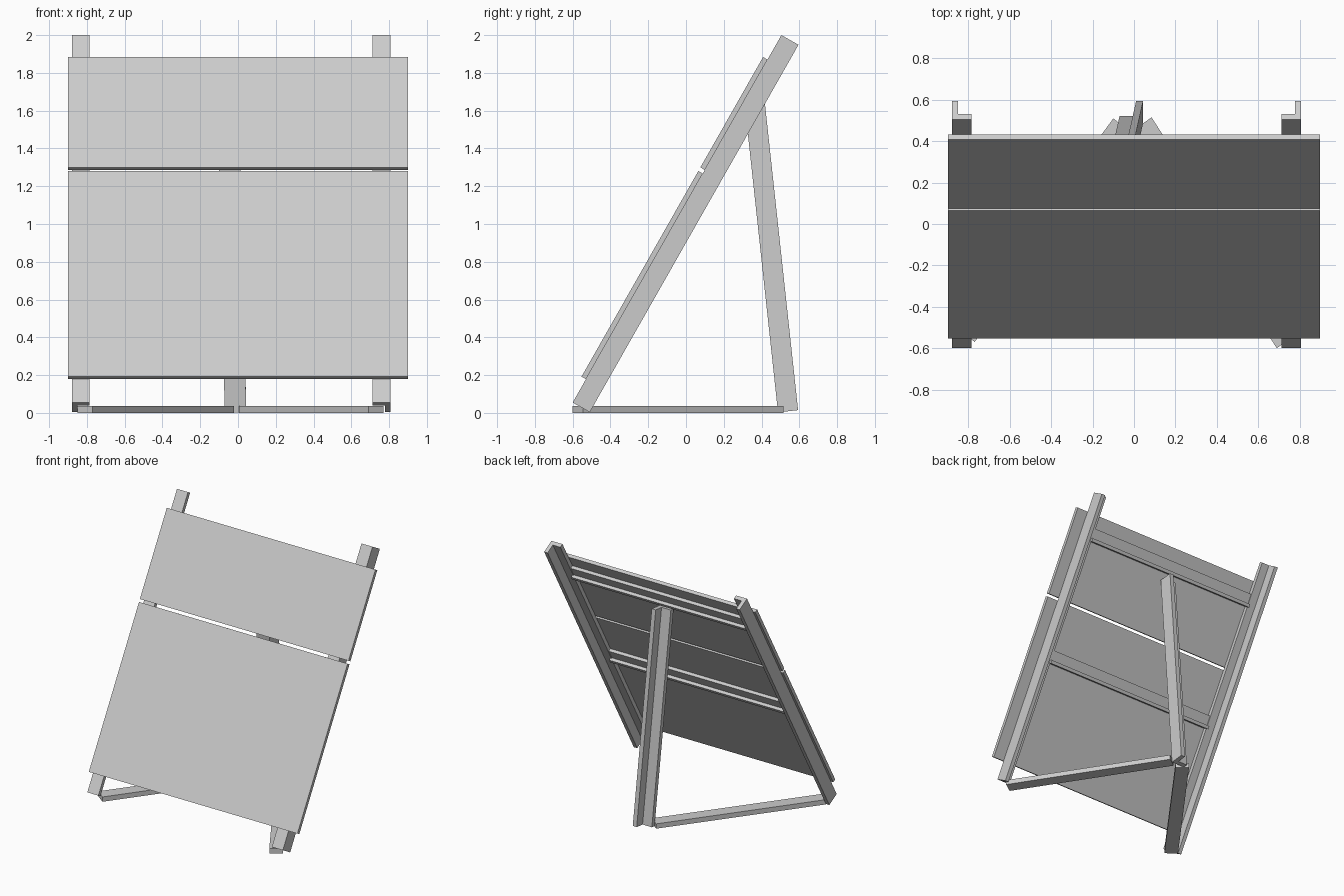
import bpy
from mathutils import Vector

if "Cube" in bpy.data.objects:
    bpy.data.objects.remove(bpy.data.objects["Cube"])

# Slope frame: origin at the front foot of the rails
O = Vector((0, -0.60, 0.055))
D = Vector((0, 0.494, 0.8695))      # up the slope
N = Vector((0, -0.8695, 0.494))     # out of the front face
X = Vector((1, 0, 0))


def prism(name, start, end):
    """Solid between two matching outlines of 3D points."""
    n = len(start)
    faces = [tuple(range(n)), tuple(range(2 * n - 1, n - 1, -1))]
    faces += [(i, i + n, (i + 1) % n + n, (i + 1) % n) for i in range(n)]
    mesh = bpy.data.meshes.new(name)
    mesh.from_pydata(list(start) + list(end), [], faces)
    import bmesh
    bm = bmesh.new()
    bm.from_mesh(mesh)
    bmesh.ops.recalc_face_normals(bm, faces=bm.faces)
    bm.to_mesh(mesh)
    bm.free()
    ob = bpy.data.objects.new(name, mesh)
    bpy.context.collection.objects.link(ob)
    return ob


def extrude(name, profile, origin, u, v, vec):
    """Extrude a 2D profile, laid out on axes u and v, along vec."""
    pts = [origin + u * a + v * b for a, b in profile]
    return prism(name, pts, [p + vec for p in pts])


def angle_profile(w, d, t):
    """L section: flange along the first axis, web at its far end."""
    return [(0, 0), (w, 0), (w, d), (w - t, d), (w - t, t), (0, t)]


def rect(a0, a1, b0, b1):
    return [(a0, b0), (a1, b0), (a1, b1), (a0, b1)]


# Side rails: angle sections with the web on the outer side
rail = angle_profile(0.095, 0.104, 0.03)
extrude("right_rail", rail, O + X * 0.712, X, -N, D * 2.237)
extrude("left_rail", rail, O - X * 0.785, -X, -N, D * 2.237)

# Two flat panels on the front of the rails
for name, s0, s1 in (("lower_panel", 0.142, 1.394), ("upper_panel", 1.416, 2.088)):
    extrude(name, rect(s0, s1, 0, 0.027), O - X * 0.9, D, N, X * 1.8)

# Cross bars behind the panels, web on the lower edge
for name, s in (("lower_cross_bar", 1.04), ("upper_cross_bar", 1.99)):
    extrude(name, angle_profile(0.10, 0.05, 0.025), O + D * s - X * 0.79,
            -D, -N, X * 1.51)

# Rear strut: angle section leaning forward
foot, top = Vector((-0.07, 0.487, 0.003)), Vector((-0.11, 0.31, 1.64))
lean = Vector((0, 0.994, 0.107))
extrude("rear_strut", angle_profile(0.114, 0.107, 0.034), foot, X,
        lean, top - foot)

# Flat base bars from the rail feet to the strut
for name, plan in (
        ("left_base_bar", [(-0.77, -0.57), (-0.02, 0.45), (-0.10, 0.51), (-0.85, -0.51)]),
        ("right_base_bar", [(0.69, -0.60), (0.77, -0.545), (0.085, 0.515), (0.005, 0.46)])):
    extrude(name, plan, Vector((0, 0, 0)), X, Vector((0, 1, 0)), Vector((0, 0, 0.037)))
